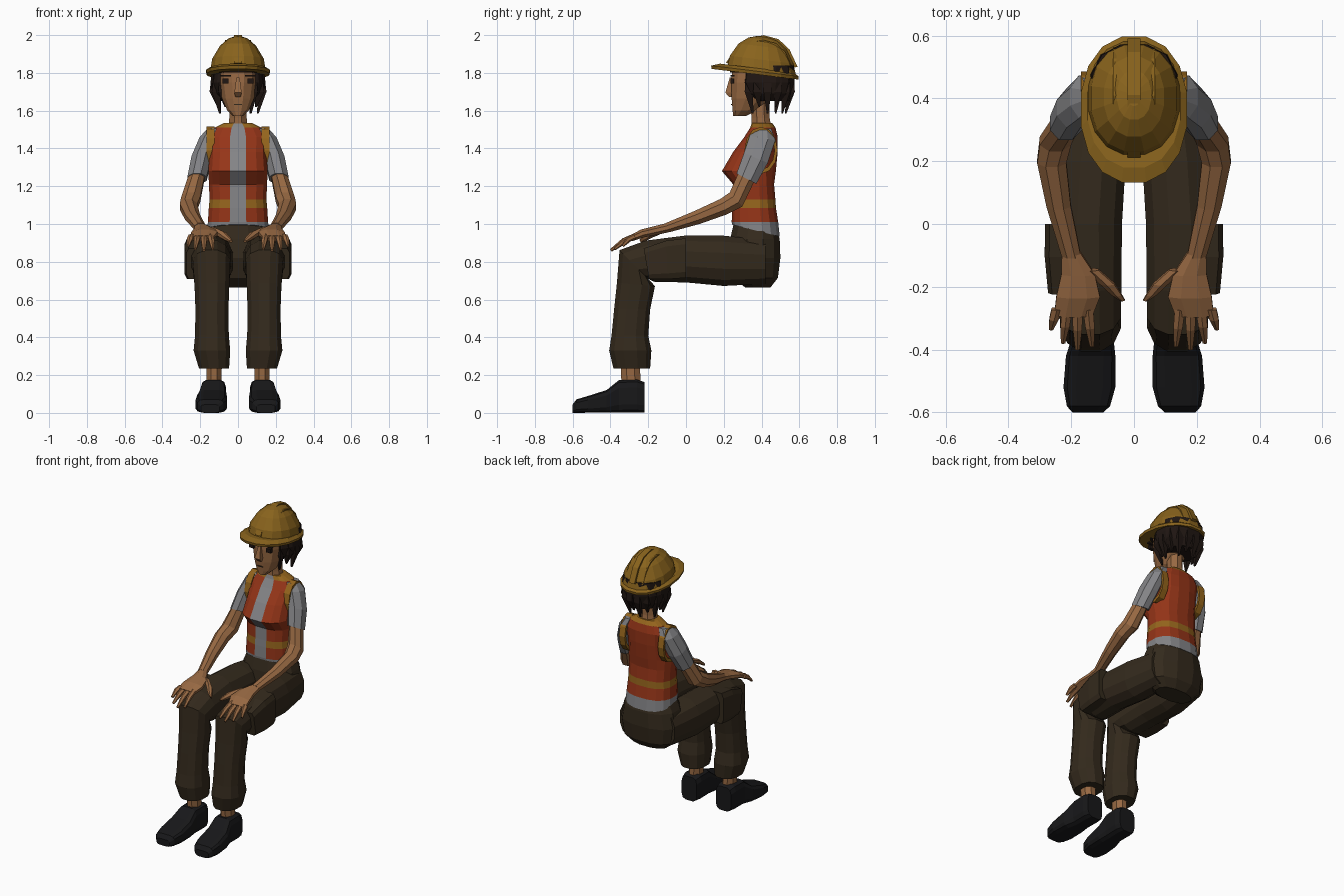
import bpy, bmesh
from math import sin, cos, pi, radians, copysign
from mathutils import Vector


def material(name, r, g, b):
    m = bpy.data.materials.new(name)
    m.diffuse_color = (r, g, b, 1)
    return m


YELLOW = material("helmet_yellow", 0.25, 0.125, 0.012)
TRIM = material("trim_yellow", 0.30, 0.13, 0.012)
RED = material("vest_orange", 0.30, 0.035, 0.009)
SHIRT = material("shirt_grey", 0.23, 0.23, 0.24)
SKIN = material("skin", 0.31, 0.14, 0.055)
PANTS = material("trousers_brown", 0.034, 0.023, 0.012)
SHOE = material("shoe_black", 0.009, 0.009, 0.010)
HAIR = material("hair_dark", 0.014, 0.008, 0.006)


def finish(name, bm, mats, mirror=False, pick=None):
    bmesh.ops.recalc_face_normals(bm, faces=bm.faces)
    if pick:
        for f in bm.faces:
            f.material_index = pick(f.calc_center_median())
    me = bpy.data.meshes.new(name)
    bm.to_mesh(me)
    bm.free()
    for m in mats:
        me.materials.append(m)
    ob = bpy.data.objects.new(name, me)
    bpy.context.collection.objects.link(ob)
    if mirror:
        ob.modifiers.new("Mirror", 'MIRROR')
    return ob


def add_loft(bm, rings, n=8, p=2.0):
    """Skin rings (x, y, z, half width, half depth, tilt about x in degrees)."""
    loops = []
    for x, y, z, a, b, deg in rings:
        v = Vector((0, cos(radians(deg)), sin(radians(deg))))
        loop = []
        for i in range(n):
            t = 2 * pi * (i + 0.5) / n
            c, s = [copysign(abs(k) ** (2 / p), k) for k in (cos(t), sin(t))]
            loop.append(bm.verts.new(Vector((x + a * c, y, z)) + v * (b * s)))
        loops.append(loop)
    for l0, l1 in zip(loops, loops[1:]):
        for i in range(n):
            j = (i + 1) % n
            bm.faces.new((l0[i], l0[j], l1[j], l1[i]))
    bm.faces.new(loops[0])
    bm.faces.new(loops[-1])


def loft(name, rings, mat, n=8, p=2.0, mirror=False):
    bm = bmesh.new()
    add_loft(bm, rings, n, p)
    return finish(name, bm, [mat], mirror)


def box(name, loc, size, mat, mirror=False):
    bm = bmesh.new()
    bmesh.ops.create_cube(bm, size=1)
    for v in bm.verts:
        v.co = Vector([v.co[i] * size[i] + loc[i] for i in range(3)])
    return finish(name, bm, [mat], mirror)


# Torso: shirt with open vest, coloured by face position
def vest_colour(c):
    if c.z < 1.005 or (abs(c.x) < 0.03 and c.y < 0.36):
        return 0
    return 2 if 1.085 < c.z < 1.13 or c.z > 1.515 else 1


bm = bmesh.new()
add_loft(bm, [(0, .37, .965, .165, .132, -14), (0, .365, 1.01, .162, .125, 0),
              (0, .36, 1.085, .157, .118, 0), (0, .36, 1.13, .153, .115, 0),
              (0, .358, 1.21, .156, .11, 0), (0, .333, 1.28, .16, .145, 0),
              (0, .367, 1.38, .152, .12, 0), (0, .397, 1.46, .158, .09, 0),
              (0, .407, 1.51, .125, .068, 0), (0, .402, 1.535, .075, .055, 0)], 16, 2.5)
finish("vest_and_shirt", bm, [SHIRT, RED, TRIM], pick=vest_colour)

# Yellow armhole trim: a thin oval ring on each shoulder
bm = bmesh.new()
N = 12
ring = []
for i in range(N):
    t = 2 * pi * i / N
    s = [(.125, 1.0), (.168, 1.0), (.168, .82), (.125, .82)]
    ring.append([bm.verts.new((x, .397 + .088 * k * cos(t), 1.39 + .125 * k * sin(t))) for x, k in s])
for i in range(N):
    for k in range(4):
        bm.faces.new((ring[i][k], ring[(i + 1) % N][k],
                      ring[(i + 1) % N][(k + 1) % 4], ring[i][(k + 1) % 4]))
finish("armhole_trim", bm, [TRIM], True)

# Neck, head and face
loft("neck", [(0, .4, 1.5, .055, .058, 0), (0, .395, 1.56, .05, .052, 0),
              (0, .39, 1.66, .05, .055, 0)], SKIN)
loft("head", [(0, .283, 1.572, .028, .035, 0), (0, .312, 1.6, .058, .067, 0),
              (0, .352, 1.665, .088, .114, 0), (0, .368, 1.75, .102, .132, 0),
              (0, .37, 1.84, .1, .128, 0)], SKIN, 12, 2.3)
loft("nose", [(0, .24, 1.775, .012, .012, 0), (0, .228, 1.695, .028, .028, 0),
              (0, .24, 1.672, .02, .015, 0)], SKIN, 4)
box("eye", (.066, .245, 1.757), (.034, .02, .026), HAIR, True)
box("eyebrow", (.064, .246, 1.785), (.055, .02, .01), HAIR, True)
box("mouth", (0, .243, 1.632), (.04, .01, .005), PANTS)

# Hair: main mass, fringe and hanging locks
loft("hair", [(0, .435, 1.84, .138, .14, 0), (0, .43, 1.75, .15, .148, 0),
              (0, .435, 1.69, .138, .125, 0), (0, .45, 1.65, .1, .1, 0)], HAIR, 12, 2.3)
loft("fringe", [(0, .32, 1.803, .112, .09, 0), (0, .33, 1.84, .12, .1, 0)], HAIR, 12, 2.3)
bm = bmesh.new()
for i in range(12):
    t = radians(-50 + 280 * i / 11)
    x, y = cos(t), sin(t)
    low = 1.585 if i % 2 == 0 else 1.62
    add_loft(bm, [(.12 * x, .43 + .125 * y, 1.8, .026, .026, 0),
                  (.128 * x, .43 + .128 * y, 1.7, .032, .03, 0),
                  (.105 * x, .43 + .1 * y, low, .006, .006, 0)], 4)
finish("hair_locks", bm, [HAIR])

# Hard hat: brim, dome and crown ribs
loft("helmet_brim", [(0, .365, 1.793, .168, .235, -7), (0, .365, 1.81, .172, .238, -7),
                     (0, .375, 1.825, .15, .2, -7)], YELLOW, 16, 2.2)
loft("helmet_dome", [(0, .4, 1.805, .15, .188, -7), (0, .4, 1.87, .139, .172, -7),
                     (0, .405, 1.94, .097, .13, -7), (0, .41, 1.978, .055, .08, -7),
                     (0, .41, 1.991, .02, .035, -7)], YELLOW, 16, 2.2)
arc = [(.222, 1.85, 160), (.27, 1.925, 135), (.335, 1.973, 112), (.41, 1.989, 90),
       (.485, 1.969, 65), (.54, 1.917, 45), (.58, 1.83, 15)]
loft("helmet_rib", [(0, y, z, .03, .015, d) for y, z, d in arc], YELLOW, 4)
loft("helmet_side_rib", [(.062, y * .86 + .056, 1.8 + (z - 1.8) * .88, .008, .012, d)
                         for y, z, d in arc], YELLOW, 4, mirror=True)

# Arms
loft("sleeve", [(.125, .41, 1.505, .04, .045, 180), (.155, .405, 1.455, .052, .075, 170),
                (.192, .37, 1.35, .058, .074, 157), (.217, .32, 1.24, .055, .064, 152)],
     SHIRT, mirror=True)
loft("arm", [(.216, .325, 1.26, .045, .052, 150), (.25, .265, 1.13, .054, .054, 132),
             (.262, .2, 1.092, .05, .048, 115), (.24, .06, 1.035, .042, .04, 112),
             (.2, -.1, .98, .033, .028, 112)], SKIN, mirror=True)

# Hands resting on the knees
loft("palm", [(.2, -.09, .982, .032, .027, 110), (.178, -.16, .966, .058, .026, 105),
              (.178, -.23, .95, .075, .024, 110), (.193, -.29, .925, .066, .018, 115)],
     SKIN, mirror=True)
bm = bmesh.new()
for bx, tx, ty, tz in [(.246, .264, -.335, .885), (.213, .226, -.378, .868),
                       (.18, .18, -.398, .86), (.146, .134, -.388, .868)]:
    mx, my, mz = (bx + tx) / 2, (-.27 + ty) / 2, (.938 + tz) / 2 + .008
    add_loft(bm, [(bx, -.27, .935, .019, .016, 112), (mx, my, mz, .017, .015, 118),
                  (tx, ty, tz, .008, .008, 125)], 6)
add_loft(bm, [(.135, -.145, .965, .025, .022, 105), (.085, -.19, .945, .026, .02, 110),
              (.055, -.225, .922, .018, .015, 115), (.037, -.242, .908, .009, .009, 120)], 6)
finish("fingers", bm, [SKIN], True)

# Trousers: hips, bent legs and thigh pockets
loft("hips", [(0, .38, .665, .13, .07, 0), (0, .37, .715, .195, .12, 0),
              (0, .362, .82, .212, .142, 0), (0, .365, .92, .188, .135, 0),
              (0, .37, .985, .16, .122, -12)], PANTS, 12, 2.3)
loft("trouser_leg", [(.115, .42, .8, .095, .12, 90), (.135, .2, .805, .112, .137, 90),
                     (.147, 0, .815, .112, .128, 90), (.144, -.19, .803, .107, .115, 102),
                     (.14, -.275, .785, .102, .112, 135), (.138, -.265, .68, .095, .104, 175),
                     (.138, -.285, .55, .09, .098, 178), (.138, -.297, .41, .092, .1, 180),
                     (.138, -.295, .33, .1, .115, 180), (.127, -.287, .235, .082, .1, 180)],
     PANTS, 12, 2.3, True)
loft("thigh_pocket", [(.235, 0, .82, .05, .108, 90), (.236, -.1, .81, .05, .105, 93),
                      (.23, -.21, .79, .045, .085, 100)], PANTS, 8, 5, True)

# Ankles and shoes
loft("ankle", [(.127, -.29, .13, .042, .055, 0), (.127, -.295, .26, .045, .055, 0)],
     SKIN, mirror=True)
loft("shoe", [(x, y, h / 2, a, h / 2, 90) for x, y, h, a in
              [(.13, -.22, .165, .058), (.13, -.26, .178, .068), (.131, -.355, .175, .066),
               (.138, -.42, .122, .08), (.142, -.52, .09, .084), (.145, -.58, .072, .07),
               (.147, -.6, .045, .05)]], SHOE, 12, 4, True)
